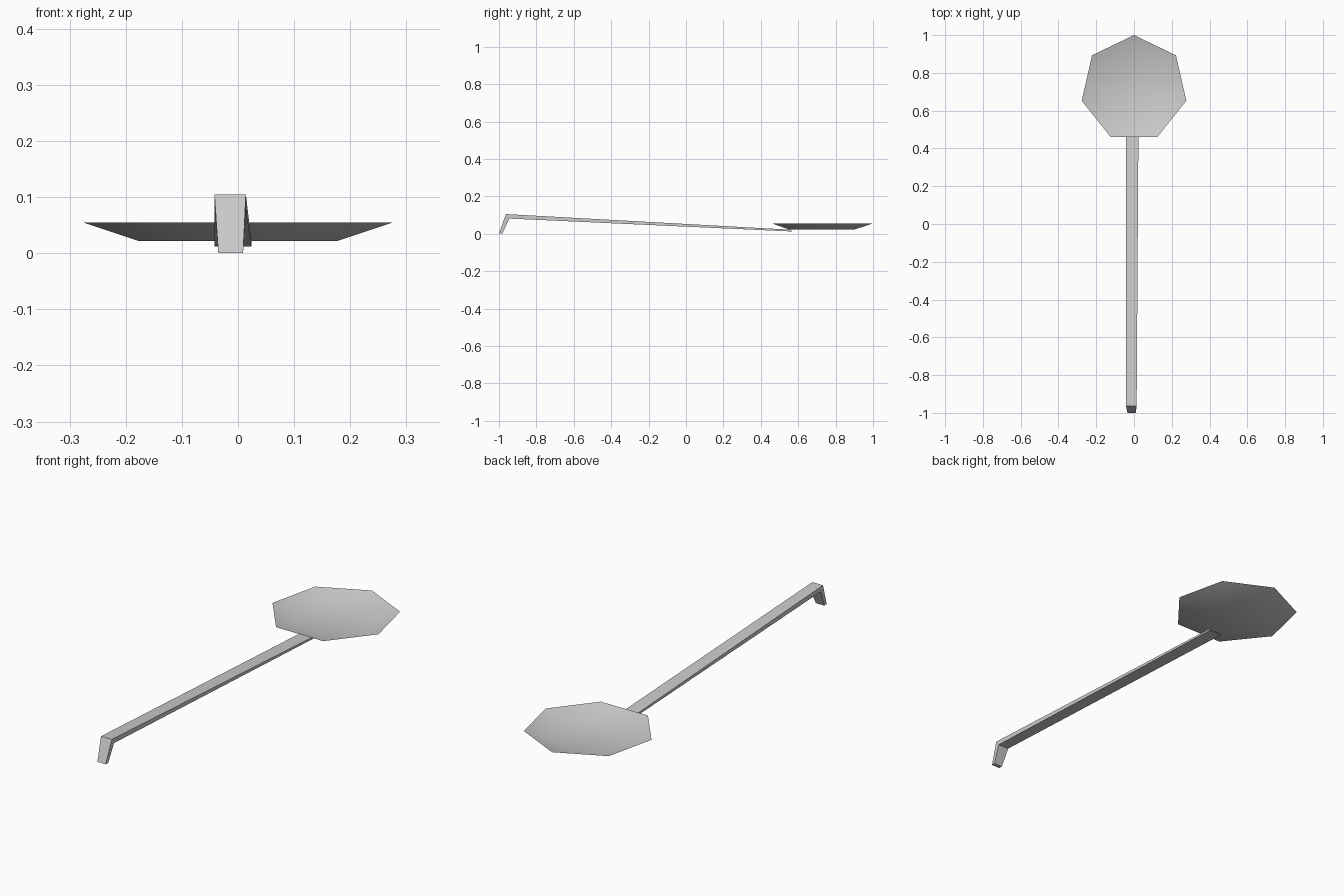
import bpy
import bmesh
from math import sin, cos, tau

if "Cube" in bpy.data.objects:
    bpy.data.objects.remove(bpy.data.objects["Cube"], do_unlink=True)

# Single grey metal
metal = bpy.data.materials.new("grey metal")
metal.use_nodes = True
GREY = (0.6, 0.6, 0.6, 1)
metal.diffuse_color = GREY
metal.node_tree.nodes["Principled BSDF"].inputs["Base Color"].default_value = GREY


def loft(name, rings, cap_start, cap_end, smooth):
    """Bridge matching rings of points into a surface, with optional caps."""
    bm = bmesh.new()
    loops = [[bm.verts.new(p) for p in ring] for ring in rings]
    for a, b in zip(loops, loops[1:]):
        for i in range(len(a)):
            j = (i + 1) % len(a)
            bm.faces.new((a[i], a[j], b[j], b[i]))
    if cap_start:
        bm.faces.new(loops[0][::-1])
    if cap_end:
        bm.faces.new(loops[-1])
    if cap_start and cap_end:
        bmesh.ops.recalc_face_normals(bm, faces=bm.faces[:])
    for f in bm.faces:
        f.smooth = smooth
    mesh = bpy.data.meshes.new(name)
    bm.to_mesh(mesh)
    bm.free()
    mesh.materials.append(metal)
    obj = bpy.data.objects.new(name, mesh)
    bpy.context.collection.objects.link(obj)
    return obj


# Shallow seven-sided bowl, an open shell facing up
def heptagon(radius, z):
    return [(radius * sin(-tau * i / 7), 0.716 + radius * cos(tau * i / 7), z)
            for i in range(7)]


loft("bowl", [heptagon(0.284, 0.055), heptagon(0.182, 0.022)], False, True, True)


# Tapered handle with a hook bent down at its front end
def section(left, right, outer, inner):
    return [(left, *outer), (right, *outer), (right, *inner), (left, *inner)]


loft("handle", [
    section(-0.035, 0.009, (-1.0, 0.0), (-0.982, 0.0)),
    section(-0.042, 0.014, (-0.963, 0.105), (-0.945, 0.081)),
    section(-0.042, 0.024, (0.56, 0.0215), (0.568, 0.012)),
], True, True, False)
